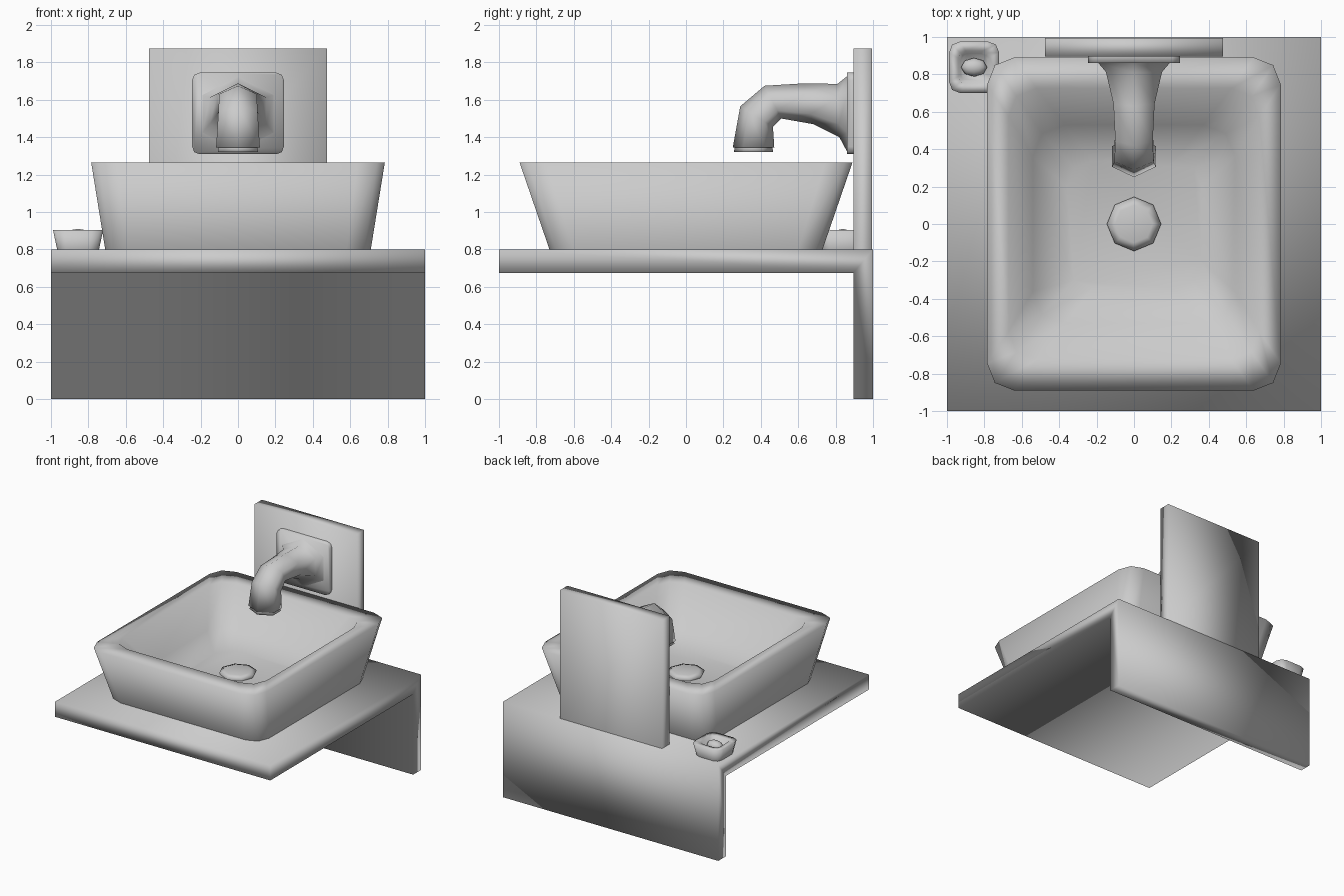
import bpy, bmesh, math
from mathutils import Vector

if "Cube" in bpy.data.objects:
    bpy.data.objects.remove(bpy.data.objects["Cube"])


def loft(name, rings, cap_first=True, cap_last=True):
    """Skin a stack of equal-length rings into one fully smooth-shaded part."""
    bm = bmesh.new()
    loops = [[bm.verts.new(p) for p in r] for r in rings]
    n = len(loops[0])
    for a, b in zip(loops, loops[1:]):
        for i in range(n):
            j = (i + 1) % n
            bm.faces.new((a[i], a[j], b[j], b[i]))
    # cap both ends to orient the normals, then drop the hidden ones
    ends = [bm.faces.new(loops[0]), bm.faces.new(loops[-1])]
    bmesh.ops.recalc_face_normals(bm, faces=bm.faces)
    hidden = [f for f, keep in zip(ends, (cap_first, cap_last)) if not keep]
    if hidden:
        bmesh.ops.delete(bm, geom=hidden, context='FACES_ONLY')
    for f in bm.faces:
        f.smooth = True
    mesh = bpy.data.meshes.new(name)
    bm.to_mesh(mesh)
    bm.free()
    ob = bpy.data.objects.new(name, mesh)
    bpy.context.collection.objects.link(ob)
    return ob


def rounded_ring(hx, hy, c, z, cx=0, cy=0):
    """Rectangle with three-point rounded corners."""
    k = 0.28 * c
    pts = []
    for sx, sy in ((1, 1), (-1, 1), (-1, -1), (1, -1)):
        corner = [(hx, hy - c), (hx - k, hy - k), (hx - c, hy)]
        if sx * sy < 0:
            corner.reverse()
        pts += [(cx + sx * x, cy + sy * y, z) for x, y in corner]
    return pts


def oct_ring(r, z):
    return [(r * math.cos(i * math.pi / 4), r * math.sin(i * math.pi / 4), z) for i in range(8)]


def tube_ring(top, bottom, w):
    """Hexagon spanning two (y, z) points, half-width w in x."""
    t, b = Vector((0, *top)), Vector((0, *bottom))
    mid, up = (t + b) / 2, (t - b) / 2
    w /= math.sin(math.pi / 3)
    return [mid + up * math.cos(i * math.pi / 3) + Vector((w * math.sin(i * math.pi / 3), 0, 0))
            for i in range(6)]


# L-shaped counter with rear apron
profile = [(-1, .675), (.895, .675), (.895, 0), (1, 0), (1, .8), (-1, .8)]
loft("counter", [[(x, y, z) for y, z in profile] for x in (-1, 1)])

# Wall plate behind the faucet
loft("wall_plate", [[(x, y, z) for x, y in ((-.475, .895), (.475, .895), (.475, .995), (-.475, .995))]
                    for z in (.8, 1.875)], cap_first=False)

# Vessel basin: outer wall, rim, sloping bowl
loft("basin", [
    rounded_ring(.71, .73, .13, .8),
    rounded_ring(.785, .89, .145, 1.265),
    rounded_ring(.67, .725, .15, 1.265),
    rounded_ring(.54, .53, .17, 1.0),
    rounded_ring(.36, .34, .14, .92),
], cap_first=False)

# Drain cap
loft("drain_cap", [oct_ring(.125, .905), oct_ring(.145, .94), oct_ring(.10, .955)], cap_first=False)

# Faucet flange: chamfered square standing against the wall plate
flange = [rounded_ring(.245, .218, .04, y) for y in (.9, .86)]
loft("faucet_flange", [[(x, z, 1.527 + y) for x, y, z in r] for r in flange], cap_first=False)

# Curved spout: top point, bottom point, half-width
loft("faucet_spout", [tube_ring(*s) for s in (
    ((.86, 1.725), (.86, 1.325), .19),
    ((.81, 1.685), (.82, 1.40), .15),
    ((.63, 1.688), (.68, 1.47), .11),
    ((.42, 1.675), (.51, 1.50), .1),
    ((.29, 1.565), (.465, 1.455), .105),
    ((.25, 1.345), (.472, 1.345), .117),
)], cap_first=False)
loft("spout_nozzle", [tube_ring((a, z), (b, z), w) for a, b, z, w in (
    (.262, .46, 1.35, .103), (.255, .467, 1.32, .108))], cap_first=False)

# Soap dish with a bar of soap
cx, cy = -.855, .838
loft("soap_dish", [rounded_ring(h, h * 1.03, h * .45, z, cx, cy) for h, z in (
    (.112, .8), (.134, .903), (.085, .9), (.07, .84))], cap_first=False)
bpy.ops.mesh.primitive_uv_sphere_add(segments=8, ring_count=6, radius=1, location=(cx, cy, .868))
soap = bpy.context.object
soap.name = "soap"
soap.scale = (.07, .05, .042)
bpy.ops.object.shade_smooth()
